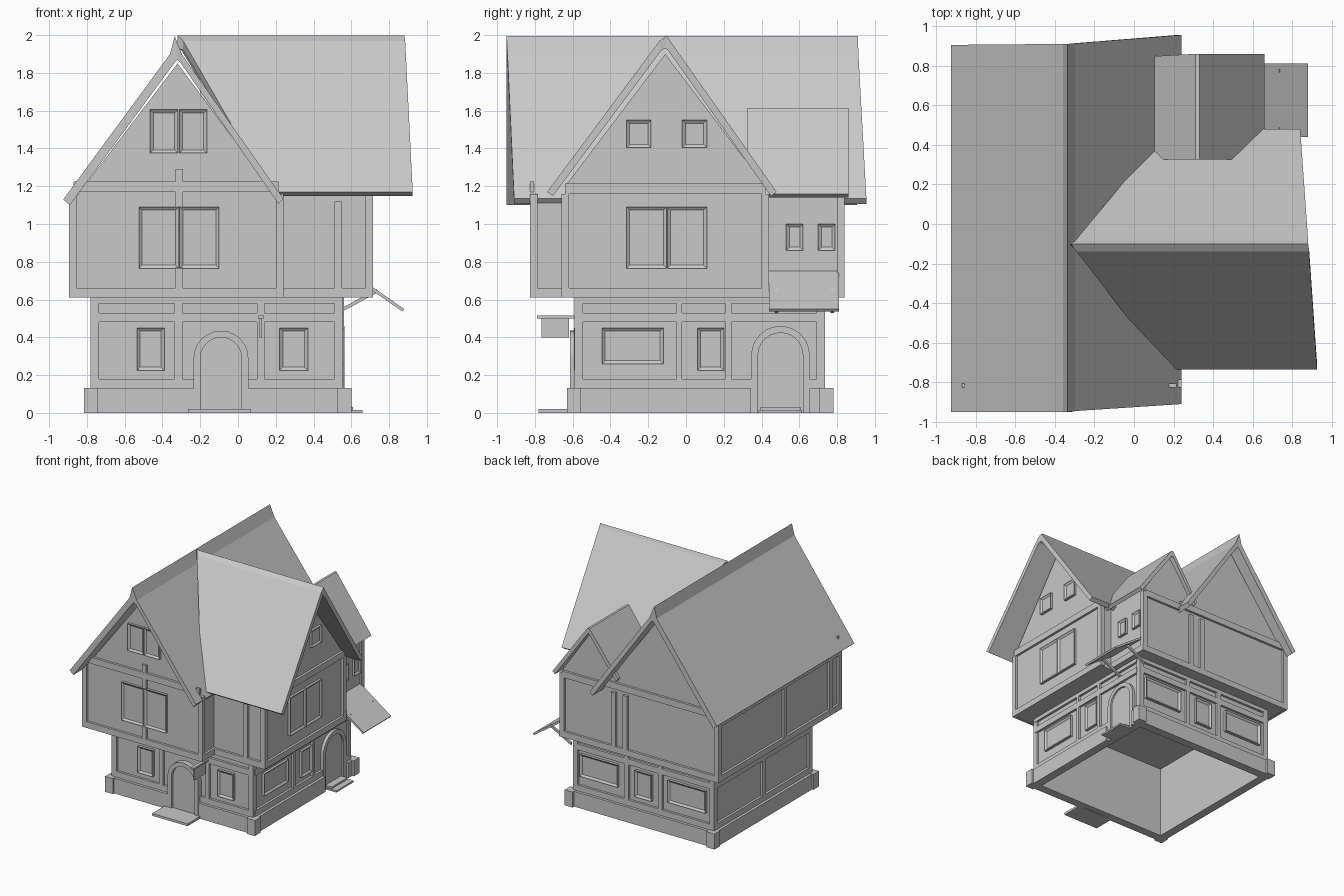
import bpy, bmesh, math

if "Cube" in bpy.data.objects:
    bpy.data.objects.remove(bpy.data.objects["Cube"])

mat = bpy.data.materials.new("plain grey")
mat.diffuse_color = (0.58, 0.58, 0.58, 1)
mat.use_nodes = True
mat.node_tree.nodes["Principled BSDF"].inputs["Base Color"].default_value = mat.diffuse_color


def finish(name, bm):
    bmesh.ops.recalc_face_normals(bm, faces=bm.faces)
    me = bpy.data.meshes.new(name)
    bm.to_mesh(me)
    bm.free()
    me.materials.append(mat)
    ob = bpy.data.objects.new(name, me)
    bpy.context.collection.objects.link(ob)
    return ob


def box_bm(x0, x1, y0, y1, z0, z1):
    bm = bmesh.new()
    bmesh.ops.create_cube(bm, size=1)
    for v in bm.verts:
        v.co = (x1 if v.co.x > 0 else x0, y1 if v.co.y > 0 else y0, z1 if v.co.z > 0 else z0)
    return bm


def box(name, *d):
    return finish(name, box_bm(*d))


# Sides: axis of the outward normal and its sign
SIDES = {"front": (1, -1), "back": (1, 1), "left": (0, -1), "right": (0, 1)}


def beam(name, side, u0, u1, z0, z1, base, out, inset=0):
    """Plate on a wall; with inset it becomes a framed window."""
    axis, s = SIDES[side]
    a, b = sorted((base, base + s * out))
    d = (u0, u1, a, b, z0, z1) if axis == 1 else (a, b, u0, u1, z0, z1)
    bm = box_bm(*d)
    if inset:
        bm.normal_update()
        f = [f for f in bm.faces if f.normal[axis] * s > 0.9]
        bmesh.ops.inset_region(bm, faces=f, thickness=inset)
        bmesh.ops.translate(bm, verts=f[0].verts, vec=[-s * out * 0.6 if i == axis else 0 for i in range(3)])
    return finish(name, bm)


def prism(name, pts, axis, e0, e1):
    """Profile of (u, z) points extruded along x (0) or y (1)."""
    bm = bmesh.new()
    put = lambda u, z, e: (e, u, z) if axis == 0 else (u, e, z)
    rows = [[bm.verts.new(put(u, z, e)) for u, z in pts] for e in (e0, e1)]
    n = len(pts)
    bm.faces.new(rows[0])
    bm.faces.new(rows[1])
    for i in range(n):
        j = (i + 1) % n
        bm.faces.new((rows[0][i], rows[0][j], rows[1][j], rows[1][i]))
    return finish(name, bm)


def roof(name, axis, sec):
    """Bent slab. Each section: outer u, z, inner u, z, and both end positions."""
    bm = bmesh.new()
    put = lambda u, z, e: (e, u, z) if axis == 0 else (u, e, z)
    rings = [[bm.verts.new(put(*p)) for p in ((a, b, e0), (a, b, e1), (c, d, e1), (c, d, e0))]
             for a, b, c, d, e0, e1 in sec]
    for r, q in zip(rings, rings[1:]):
        for i in range(4):
            j = (i + 1) % 4
            bm.faces.new((r[i], r[j], q[j], q[i]))
    bm.faces.new(rings[0])
    bm.faces.new(rings[-1])
    return finish(name, bm)


def arch_pts(c, hw, spring):
    arc = [(c + hw * math.cos(math.pi * i / 12), spring + hw * math.sin(math.pi * i / 12)) for i in range(13)]
    return [(c + hw, 0)] + arc + [(c - hw, 0)]


def door(name, axis, c, hw, spring, base, out):
    inner, outer = arch_pts(c, hw - 0.036, spring), arch_pts(c, hw, spring)
    prism(name + " leaf", inner, axis, base, base + out * 0.5)
    bm = bmesh.new()
    put = lambda u, z, e: (e, u, z) if axis == 0 else (u, e, z)
    rings = [[bm.verts.new(put(*o, base)), bm.verts.new(put(*o, base + out)),
              bm.verts.new(put(*i, base + out)), bm.verts.new(put(*i, base))] for o, i in zip(outer, inner)]
    for r, q in zip(rings, rings[1:]):
        for i in range(4):
            bm.faces.new((r[i], r[(i + 1) % 4], q[(i + 1) % 4], q[i]))
    bm.faces.new(rings[0])
    bm.faces.new(rings[-1])
    finish(name + " arch", bm)


# Ground floor: hollow walls, plinth and corner blocks
W = {"front": -0.57, "back": 0.715, "left": -0.76, "right": 0.54}
for s, (u0, u1) in {"front": (-0.76, 0.54), "back": (-0.76, 0.54), "left": (-0.57, 0.715), "right": (-0.57, 0.715)}.items():
    beam(s + " lower wall", s, u0, u1, 0, 0.615, W[s], -0.03)
for s, spans in {"front": [(-0.8, -0.235), (0.055, 0.585)], "back": [(-0.8, 0.585)],
                 "left": [(-0.61, 0.76)], "right": [(-0.61, 0.345), (0.655, 0.76)]}.items():
    for u0, u1 in spans:
        beam(s + " plinth", s, u0, u1, 0, 0.13, W[s], 0.043)
for x in (-0.815, 0.525):
    for y in (-0.63, 0.705):
        box("plinth corner", x, x + 0.075, y, y + 0.075, 0, 0.132)
for x in (-0.78, 0.51):
    for y in (-0.59, 0.69):
        box("lower corner post", x, x + 0.045, y, y + 0.045, 0.13, 0.61)

# Ground floor timbers: rails and studs
rows = {"front": [(-0.74, 0.54), (-0.335, -0.295), (0.10, 0.14)],
        "back": [(-0.74, 0.54), (-0.29, -0.25), (0.03, 0.07)],
        "left": [(-0.57, 0.7), (0.04, 0.08)],
        "right": [(-0.57, 0.7), (-0.05, -0.02), (0.21, 0.24)]}
doors = {"front": (-0.235, 0.055), "right": (0.345, 0.655)}
for s, (span, *studs) in rows.items():
    for z0, z1 in ((0.48, 0.53), (0.58, 0.612)):
        beam(s + " rail", s, *span, z0, z1, W[s], 0.02)
    gap = doors.get(s, (span[1], span[1]))
    for u0, u1 in ((span[0], gap[0]), (gap[1], span[1])):
        if u1 > u0:
            beam(s + " sill", s, u0, u1, 0.13, 0.18, W[s], 0.02)
    for u0, u1 in studs:
        beam(s + " stud", s, u0, u1, 0.18, 0.6, W[s], 0.02)

# Ground floor windows
for s, u0, u1, z0, z1 in (("front", -0.535, -0.39, 0.225, 0.45), ("front", 0.22, 0.37, 0.225, 0.45),
                          ("right", -0.445, -0.12, 0.26, 0.45), ("right", 0.06, 0.2, 0.225, 0.45),
                          ("back", 0.13, 0.49, 0.26, 0.45), ("back", -0.19, -0.03, 0.225, 0.45),
                          ("back", -0.7, -0.34, 0.26, 0.45)):
    beam(s + " lower window", s, u0, u1, z0, z1, W[s], 0.022, 0.024)

# Doors and steps
door("front door", 1, -0.09, 0.145, 0.29, -0.565, -0.05)
door("side door", 0, 0.5, 0.155, 0.305, 0.535, 0.03)
box("front step", -0.265, 0.07, -0.78, -0.6, 0, 0.02)
box("side step low", 0.54, 0.66, 0.385, 0.615, 0, 0.015)
box("side step high", 0.54, 0.61, 0.395, 0.605, 0.015, 0.03)

# Upper floor bodies
prism("main upper body", [(-0.875, 0.612), (-0.875, 1.12), (-0.32, 1.85), (0.22, 1.12), (0.22, 0.612)], 1, -0.805, 0.82)
prism("wing upper body", [(-0.64, 0.615), (-0.64, 1.2), (-0.11, 1.9), (0.42, 1.2), (0.42, 0.615)], 0, -0.2, 0.695)
prism("rear upper body", [(0.04, 0.615), (0.04, 1.2), (0.32, 1.57), (0.59, 1.18), (0.59, 0.615)], 1, 0.335, 0.82)

# Upper floor timbers
for s, u0, u1, base in (("front", -0.895, 0.24, -0.805), ("back", -0.895, 0.605, 0.82),
                        ("left", -0.825, 0.84, -0.875), ("right", -0.66, 0.44, 0.695),
                        ("right", 0.44, 0.84, 0.59), ("front", 0.22, 0.715, -0.64), ("right", -0.825, -0.64, 0.22)):
    beam(s + " upper sill", s, u0, u1, 0.61, 0.662, base, 0.02)
for s, u0, u1, z0, base in (("front", -0.87, 0.215, 1.17, -0.805), ("back", -0.87, 0.215, 1.15, 0.82),
                            ("right", -0.64, 0.42, 1.16, 0.695), ("back", 0.2, 0.58, 1.12, 0.82),
                            ("left", -0.82, 0.83, 1.08, -0.875)):
    beam(s + " gable beam", s, u0, u1, z0, z0 + 0.055, base, 0.02)
for x, y in ((-0.895, -0.825), (0.2, -0.825), (-0.895, 0.8), (0.565, 0.8), (0.675, -0.66), (0.675, 0.4)):
    box("upper corner post", x, x + 0.04, y, y + 0.04, 0.612, 1.16)
for s, u, base in (("left", -0.085, -0.875), ("left", -0.7, -0.875), ("back", 0.08, 0.82),
                   ("back", -0.03, 0.82), ("front", 0.51, -0.64)):
    beam(s + " upper post", s, u, u + 0.04, 0.64, 1.12, base, 0.02)
for z0, z1 in ((0.66, 0.77), (1.09, 1.29)):
    beam("front middle stud", "front", -0.33, -0.292, z0, z1, -0.805, 0.019)

# Upper windows
for s, u0, u1, z0, z1, base in (("front", -0.525, -0.313, 0.765, 1.09, -0.805), ("front", -0.309, -0.10, 0.765, 1.09, -0.805),
                                ("front", -0.465, -0.318, 1.375, 1.605, -0.805), ("front", -0.31, -0.165, 1.375, 1.605, -0.805),
                                ("right", -0.315, -0.102, 0.765, 1.09, 0.695), ("right", -0.098, 0.11, 0.765, 1.09, 0.695),
                                ("right", -0.315, -0.185, 1.405, 1.55, 0.695), ("right", -0.02, 0.11, 1.405, 1.55, 0.695),
                                ("right", 0.53, 0.62, 0.86, 1.0, 0.59), ("right", 0.70, 0.79, 0.86, 1.0, 0.59)):
    beam(s + " upper window", s, u0, u1, z0, z1, base, 0.02, 0.024)

# Roofs with slightly crooked ends
roof("main roof", 1, [(-0.925, 1.13, -0.89, 1.10, -0.95, 0.905),
                      (-0.36, 1.90, -0.335, 1.855, -0.95, 0.91),
                      (-0.335, 1.995, -0.32, 1.87, -0.95, 0.91),
                      (-0.295, 1.895, -0.305, 1.855, -0.945, 0.913),
                      (0.24, 1.135, 0.215, 1.105, -0.91, 0.955)])
roof("wing roof", 0, [(-0.735, 1.17, -0.705, 1.148, 0.17, 0.925),
                      (-0.14, 1.97, -0.13, 1.92, -0.29, 0.885),
                      (-0.10, 1.998, -0.11, 1.93, -0.32, 0.88),
                      (-0.088, 1.975, -0.095, 1.92, -0.3, 0.88),
                      (0.48, 1.17, 0.45, 1.148, 0.17, 0.84)])
roof("rear roof", 1, [(0.05, 1.25, 0.07, 1.22, 0.325, 0.845),
                      (0.31, 1.615, 0.315, 1.57, 0.325, 0.86),
                      (0.33, 1.615, 0.325, 1.57, 0.325, 0.86),
                      (0.66, 1.16, 0.635, 1.14, 0.325, 0.86)])

# Side awning with struts
prism("side awning", [(0.585, 0.755), (0.88, 0.55), (0.87, 0.537), (0.585, 0.735)], 0, 0, 0.1).hide_render = True
bpy.data.objects.remove(bpy.data.objects["side awning"])
prism("side awning", [(0.585, 0.755), (0.88, 0.55), (0.87, 0.537), (0.585, 0.735)], 1, 0.44, 0.81)
for y in (0.47, 0.765):
    prism("awning strut", [(0.54, 0.55), (0.735, 0.655), (0.745, 0.64), (0.54, 0.53)], 1, y, y + 0.018)

# Hanging board by the front door
box("board arm", 0.105, 0.135, -0.79, -0.58, 0.5, 0.515)
box("hanging board", 0.113, 0.127, -0.765, -0.62, 0.4, 0.5)
